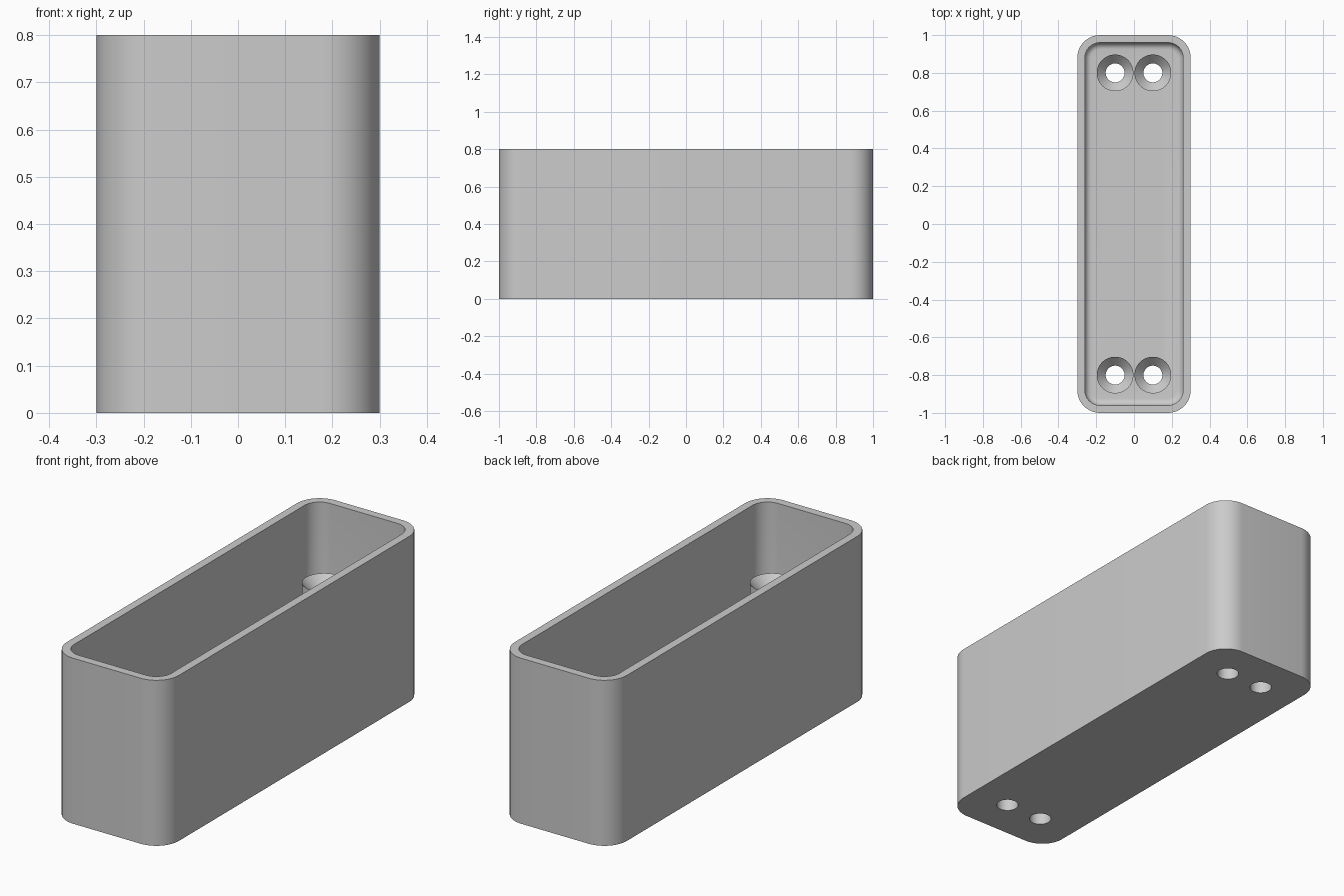
import bpy, bmesh
from math import sin, cos, pi, radians

if "Cube" in bpy.data.objects:
    bpy.data.objects.remove(bpy.data.objects["Cube"])

HEIGHT, WALL, FLOOR, FILLET = 0.8, 0.04, 0.04, 0.035
HOLE_R, POST_R, POST_TOP, SINK = 0.05, 0.097, 0.5, 0.05

grey = bpy.data.materials.new("plain grey")
grey.use_nodes = True
colour = (0.6, 0.6, 0.6, 1)
grey.diffuse_color = colour
grey.node_tree.nodes["Principled BSDF"].inputs["Base Color"].default_value = colour


def finish(name, bm):
    """Turn a bmesh into a named object with the shared material."""
    bmesh.ops.recalc_face_normals(bm, faces=bm.faces)
    mesh = bpy.data.meshes.new(name)
    bm.to_mesh(mesh)
    bm.free()
    mesh.materials.append(grey)
    obj = bpy.data.objects.new(name, mesh)
    bpy.context.collection.objects.link(obj)
    return obj


def smooth(obj):
    bpy.ops.object.select_all(action="DESELECT")
    obj.select_set(True)
    bpy.context.view_layer.objects.active = obj
    bpy.ops.object.shade_smooth_by_angle(angle=radians(30))


def bridge(bm, a, b):
    n = len(a)
    for i in range(n):
        j = (i + 1) % n
        bm.faces.new((a[i], a[j], b[j], b[i]))


def rounded_loop(bm, inset, z, steps=12):
    """Rounded rectangle, set in from the outer wall."""
    r = 0.12 - inset
    verts = []
    for k, (sx, sy) in enumerate(((1, 1), (-1, 1), (-1, -1), (1, -1))):
        for i in range(steps + 1):
            a = (k + i / steps) * pi / 2
            verts.append(bm.verts.new((sx * 0.18 + r * cos(a), sy * 0.88 + r * sin(a), z)))
    return verts


# Open box with a rounded inside bottom edge
bm = bmesh.new()
levels = [(0, 0), (0, HEIGHT), (WALL, HEIGHT)]
for i in range(7):
    a = i / 6 * pi / 2
    levels.append((WALL + FILLET * (1 - cos(a)), FLOOR + FILLET * (1 - sin(a))))
loops = [rounded_loop(bm, *level) for level in levels]
for a, b in zip(loops, loops[1:]):
    bridge(bm, a, b)
bm.faces.new(loops[0])
bm.faces.new(loops[-1])
box = finish("box", bm)

# Screw holes through the floor
spots = [(x, y) for x in (-0.1, 0.1) for y in (-0.8, 0.8)]
bm = bmesh.new()
for x, y in spots:
    made = bmesh.ops.create_cone(bm, cap_ends=True, segments=48, radius1=HOLE_R,
                                 radius2=HOLE_R, depth=0.2)
    bmesh.ops.translate(bm, verts=made["verts"], vec=(x, y, 0))
cutter = finish("hole_cutter", bm)
cutter.hide_render = True
cut = box.modifiers.new("holes", "BOOLEAN")
cut.object = cutter
cut.solver = "EXACT"
bpy.context.view_layer.objects.active = box
bpy.ops.object.modifier_apply(modifier=cut.name)
bpy.data.objects.remove(cutter)
smooth(box)


# Hollow screw posts with countersunk tops
profile = [(HOLE_R, FLOOR), (HOLE_R, POST_TOP - SINK), (POST_R, POST_TOP), (POST_R, FLOOR)]
for x, y in spots:
    bm = bmesh.new()
    rings = []
    for r, z in profile:
        rings.append([bm.verts.new((x + r * cos(i * pi / 24), y + r * sin(i * pi / 24), z))
                      for i in range(48)])
    for a, b in zip(rings, rings[1:] + rings[:1]):
        bridge(bm, a, b)
    side = "left" if x > 0 else "right"
    end = "front" if y < 0 else "back"
    smooth(finish(f"{end}_{side}_screw_post", bm))
